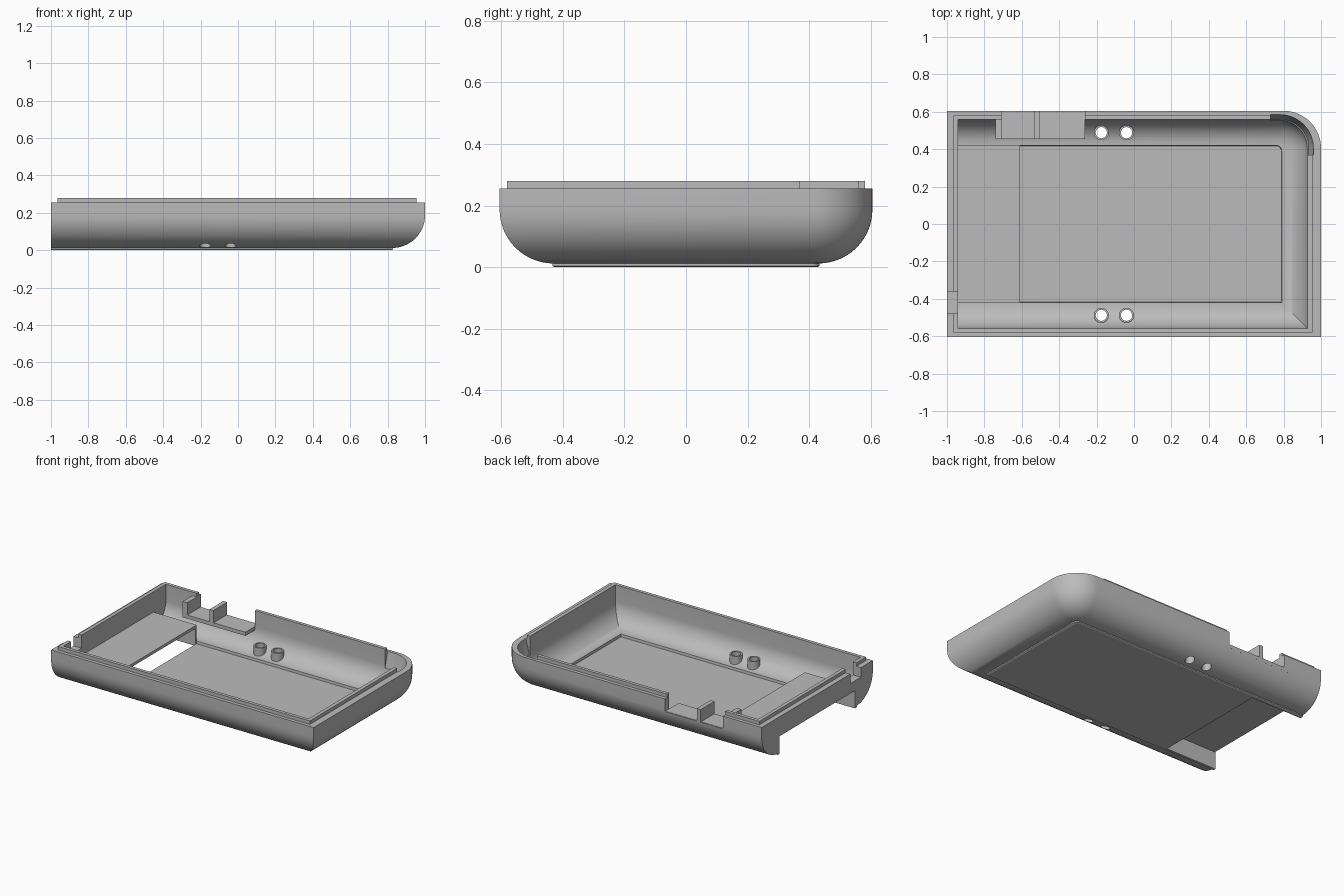
import bpy, bmesh, math
from mathutils import Matrix, Vector

cube = bpy.data.objects.get("Cube")
if cube:
    bpy.data.objects.remove(cube, do_unlink=True)

grey = bpy.data.materials.new("matte_grey")
grey.use_nodes = True
grey.diffuse_color = (0.5, 0.5, 0.5, 1)
grey.node_tree.nodes["Principled BSDF"].inputs["Base Color"].default_value = (0.5, 0.5, 0.5, 1)


def make_object(name, bm):
    bmesh.ops.recalc_face_normals(bm, faces=bm.faces)
    mesh = bpy.data.meshes.new(name)
    bm.to_mesh(mesh)
    bm.free()
    mesh.materials.append(grey)
    obj = bpy.data.objects.new(name, mesh)
    bpy.context.collection.objects.link(obj)
    return obj


def box(name, x0, x1, y0, y1, z0, z1):
    bm = bmesh.new()
    bmesh.ops.create_cube(bm, size=1)
    size, mid = (x1 - x0, y1 - y0, z1 - z0), ((x0 + x1) / 2, (y0 + y1) / 2, (z0 + z1) / 2)
    bm.transform(Matrix.Translation(mid) @ Matrix.Diagonal((*size, 1)))
    return make_object(name, bm)


def cylinder(name, x, y, z0, z1, r):
    bm = bmesh.new()
    bmesh.ops.create_cone(bm, cap_ends=True, segments=32, radius1=r, radius2=r, depth=z1 - z0)
    bm.transform(Matrix.Translation((x, y, (z0 + z1) / 2)))
    return make_object(name, bm)


def loft(name, rings):
    bm = bmesh.new()
    loops = [[bm.verts.new(p) for p in ring] for ring in rings]
    n = len(loops[0])
    for a, b in zip(loops, loops[1:]):
        for i in range(n):
            j = (i + 1) % n
            bm.faces.new((a[i], a[j], b[j], b[i]))
    bm.faces.new(loops[0])
    bm.faces.new(loops[-1])
    return make_object(name, bm)


def corner_arc(inset, z, end_inset, steps=16):
    r = max(0.2 - inset, 0.03)
    cx, cy = 1 - inset - end_inset - r, 0.605 - inset - r
    angles = [math.pi / 2 * i / steps for i in range(steps + 1)]
    return [Vector((cx + r * math.cos(a), cy + r * math.sin(a), z)) for a in angles]


def outline(inset, z, end_inset=0, left=-1):
    # Flat left end, square front corner, one rounded back corner
    y = 0.605 - inset
    return [Vector((left, -y, z)), Vector((1 - inset - end_inset, -y, z)),
            *corner_arc(inset, z, end_inset), Vector((left, y, z))]


def boolean(target, tool, operation):
    mod = target.modifiers.new("bool", "BOOLEAN")
    mod.operation, mod.solver, mod.object = operation, "EXACT", tool
    bpy.context.view_layer.update()
    graph = bpy.context.evaluated_depsgraph_get()
    mesh = bpy.data.meshes.new_from_object(target.evaluated_get(graph))
    target.modifiers.clear()
    target.data = mesh
    bpy.data.objects.remove(tool, do_unlink=True)


quarter = [math.pi / 2 * i / 14 for i in range(15)]

# Outer body: base plate, rounded bottom edge, rim and raised lip
rings = [outline(0.178, 0), outline(0.172, 0.004), outline(0.172, 0.012)]
rings += [outline(0.175 * (1 - math.sin(a)), 0.187 - 0.175 * math.cos(a)) for a in quarter[1:]]
rings += [outline(0, 0.256), outline(0.024, 0.256, 0.022, -0.965), outline(0.024, 0.28, 0.022, -0.965)]
shell = loft("case_shell", rings)

# Hollow interior with a sunken floor
rings = [outline(0.187, 0.012, 0.025, -0.94)]
rings += [outline(0.185 - 0.138 * math.sin(a), 0.17 - 0.14 * math.cos(a), 0.025, -0.94) for a in quarter]
rings.append(outline(0.047, 0.4, 0.025, -0.94))
boolean(shell, loft("cavity_cutter", rings), "DIFFERENCE")

# Wider relief in the rounded corner, where the lip is missing
rings = []
for inset, z in ((0.046, 0.15), (0.022, 0.245), (0.015, 0.3)):
    arc = corner_arc(inset, z, 0.02)
    rings.append([Vector((0.73, 0.37, z)), Vector((arc[0].x, 0.37, z)), *arc,
                  Vector((0.73, arc[-1].y, z))])
boolean(shell, loft("corner_cutter", rings), "DIFFERENCE")

# Open bay below the left end, left wall notch and back wall notch
boolean(shell, box("bay_cutter", -1.1, -0.61, -0.41, 0.41, -0.1, 0.122), "DIFFERENCE")
boolean(shell, box("left_notch_cutter", -1.1, -0.9, -0.475, -0.36, 0.19, 0.4), "DIFFERENCE")
boolean(shell, box("back_notch_cutter", -0.705, -0.262, 0.5, 0.7, 0.168, 0.4), "DIFFERENCE")

# Four drilled screw bosses
for x in (-0.175, -0.04):
    for y in (-0.488, 0.488):
        boss = cylinder("boss", x, y, 0, 0.09, 0.04)
        for v in boss.data.vertices:
            if v.co.z < 0.05:
                v.co.z = 0.029 + (abs(v.co.y) - 0.448) * 0.27
        boolean(shell, boss, "UNION")
        boolean(shell, cylinder("drill", x, y, -0.1, 0.3, 0.03), "DIFFERENCE")

# Raised bay roof and its side walls
box("bay_roof", -0.995, -0.61, -0.41, 0.41, 0.12, 0.14)
box("bay_wall_back", -0.96, -0.61, 0.41, 0.422, 0.006, 0.14)
box("bay_wall_front", -0.96, -0.61, -0.422, -0.41, 0.006, 0.14)

# Port shelf with its posts
box("port_shelf", -0.74, -0.262, 0.455, 0.6, 0.145, 0.17)
box("port_post_left", -0.74, -0.705, 0.455, 0.59, 0.165, 0.255)
box("port_post_middle", -0.535, -0.505, 0.455, 0.604, 0.165, 0.255)

# Smooth the curved shell, keeping edges crisp
bpy.ops.object.select_all(action="DESELECT")
shell.select_set(True)
bpy.context.view_layer.objects.active = shell
bpy.ops.object.shade_smooth_by_angle(angle=math.radians(30))
